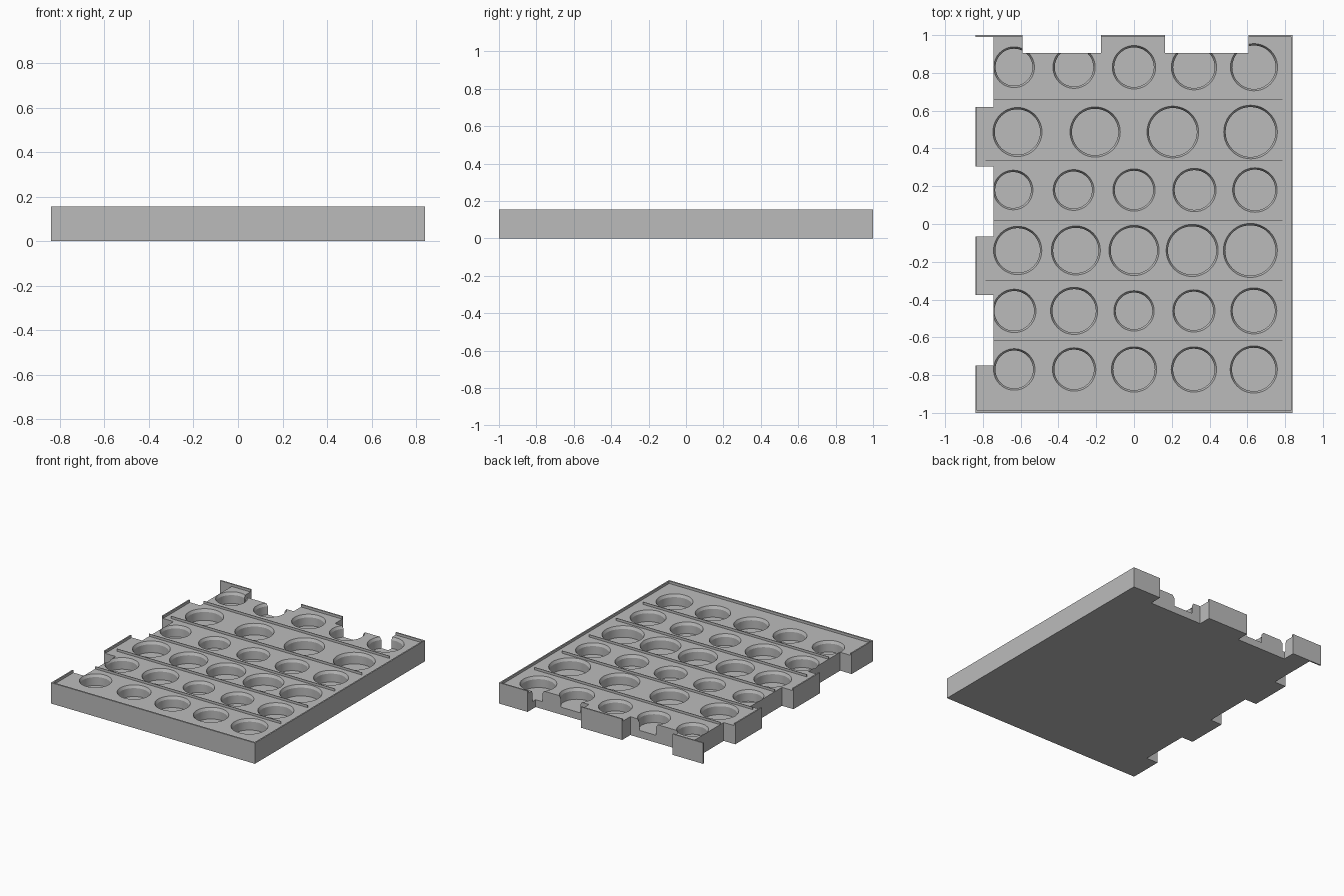
import bpy
import bmesh
import math

old = bpy.data.objects.get("Cube")
if old:
    bpy.data.objects.remove(old, do_unlink=True)

W, L, TOP, H = 0.84, 1.0, 0.137, 0.155   # half width, half length, deck, rim top
RIM, FLOOR = 0.01, 0.055
LEFT, BACK = -0.745, 0.905               # depth of the side and back notches

grey = bpy.data.materials.new("plain grey")
grey.use_nodes = True
grey.diffuse_color = (0.5, 0.5, 0.5, 1)
grey.node_tree.nodes["Principled BSDF"].inputs["Base Color"].default_value = (0.5, 0.5, 0.5, 1)


def make_object(name, bm):
    bmesh.ops.recalc_face_normals(bm, faces=bm.faces)
    mesh = bpy.data.meshes.new(name)
    bm.to_mesh(mesh)
    bm.free()
    mesh.materials.append(grey)
    obj = bpy.data.objects.new(name, mesh)
    bpy.context.collection.objects.link(obj)
    return obj


def add_prism(bm, outline, z0, z1):
    face = bm.faces.new([bm.verts.new((x, y, z0)) for x, y in outline])
    ext = bmesh.ops.extrude_face_region(bm, geom=[face])
    up = [v for v in ext["geom"] if isinstance(v, bmesh.types.BMVert)]
    bmesh.ops.translate(bm, verts=up, vec=(0, 0, z1 - z0))


def add_box(bm, x0, x1, y0, y1, z0, z1):
    add_prism(bm, [(x0, y0), (x1, y0), (x1, y1), (x0, y1)], z0, z1)


def add_pocket(bm, x, y, r, sides=48):
    # Straight pocket with a small bevelled mouth
    profile = [(r, TOP + 0.05), (r, TOP), (r - 0.01, TOP - 0.02), (r - 0.01, FLOOR)]
    rings = [[bm.verts.new((x + q * math.cos(2 * math.pi * i / sides),
                            y + q * math.sin(2 * math.pi * i / sides), z))
              for i in range(sides)] for q, z in profile]
    for a, b in zip(rings, rings[1:]):
        for i in range(sides):
            j = (i + 1) % sides
            bm.faces.new((a[i], a[j], b[j], b[i]))
    bm.faces.new(rings[0])
    bm.faces.new(rings[-1])


# Interlocking tabs along the left and back edges
side_tabs = [(-L, -0.75), (-0.375, -0.065), (0.305, 0.62)]
back_tabs = [(-0.175, 0.165), (0.605, W)]

# Slab outline, following the tabs
outline = [(W, L), (W, -L)]
for y0, y1 in side_tabs:
    outline += [(-W, y0), (-W, y1), (LEFT, y1), (LEFT, y1)]
    outline.pop()
    nxt = [t[0] for t in side_tabs if t[0] > y1]
    if nxt:
        outline.append((LEFT, nxt[0]))
outline += [(LEFT, L), (-0.59, L), (-0.59, BACK)]
for x0, x1 in back_tabs:
    outline += [(x0, BACK), (x0, L)]
    if x1 < W:
        outline += [(x1, L), (x1, BACK)]
bm = bmesh.new()
add_prism(bm, outline, 0, TOP)
tray = make_object("tray_base", bm)

# Round pockets: row height, x positions, radii
rows = [
    (0.83, 0.635, (0.108, 0.112, 0.115, 0.12, 0.125)),
    (0.487, 0.617, (0.13, 0.133, 0.137, 0.142)),
    (0.18, 0.64, (0.105, 0.108, 0.112, 0.115, 0.118)),
    (-0.14, 0.616, (0.128, 0.13, 0.133, 0.138, 0.143)),
    (-0.46, 0.634, (0.115, 0.125, 0.107, 0.112, 0.122)),
    (-0.77, 0.634, (0.11, 0.115, 0.12, 0.12, 0.125)),
]
bm = bmesh.new()
for y, reach, radii in rows:
    for i, r in enumerate(radii):
        add_pocket(bm, -reach + 2 * reach * i / (len(radii) - 1), y, r)
cutter = make_object("pocket_cutter", bm)
cutter.hide_render = True

mod = tray.modifiers.new("pockets", 'BOOLEAN')
mod.operation = 'DIFFERENCE'
mod.solver = 'EXACT'
mod.object = cutter
bpy.context.view_layer.objects.active = tray
tray.select_set(True)
bpy.ops.object.modifier_apply(modifier=mod.name)
bpy.data.objects.remove(cutter, do_unlink=True)
bpy.ops.object.shade_smooth_by_angle(angle=math.radians(25))

# Raised rim around the outer edges
bm = bmesh.new()
add_box(bm, W - RIM, W, -L, L, TOP, H)
add_box(bm, -W, W - RIM, -L, -L + 0.012, TOP, H)
for y0, y1 in side_tabs:
    add_box(bm, -W, -W + RIM, max(y0, -L + 0.012), y1, TOP, H)
for x0, x1 in back_tabs:
    add_box(bm, x0, min(x1, W - RIM), L - RIM, L, TOP, H)
add_box(bm, LEFT, -0.59, L - RIM, L, TOP, H)
make_object("outer_rim", bm)

# Thin full-height panel closing the back corner
bm = bmesh.new()
add_box(bm, -W, LEFT, L - RIM, L, 0, H)
make_object("corner_panel", bm)

# Thin dividers between the rows
bm = bmesh.new()
for y in (-0.615, -0.3, 0.02, 0.337, 0.66):
    on_tab = any(a < y < b for a, b in side_tabs)
    add_box(bm, -0.785 if on_tab else LEFT, 0.785, y - 0.002, y + 0.002, TOP, H)
make_object("row_dividers", bm)
